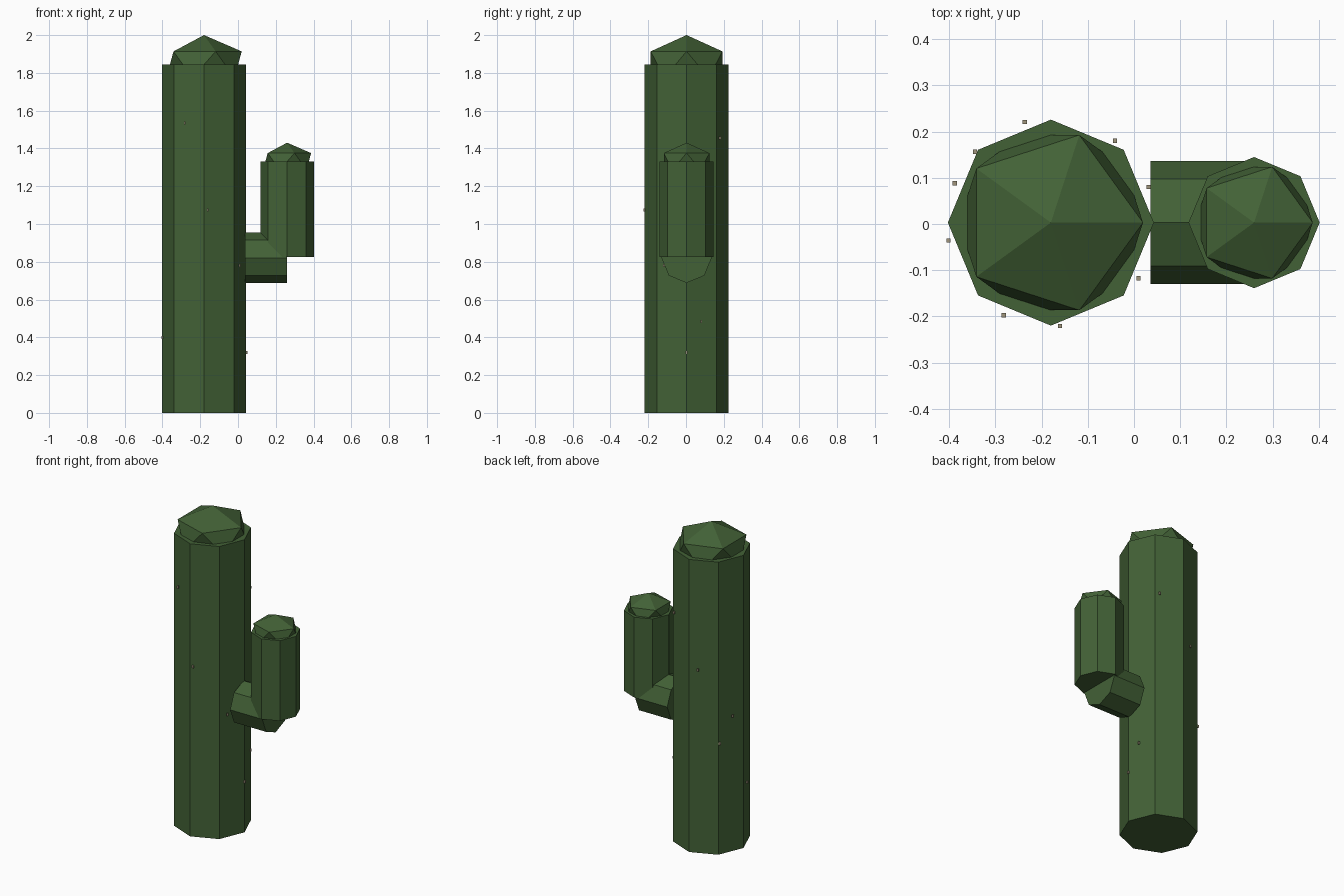
import bpy
from math import radians, cos, sin

if "Cube" in bpy.data.objects:
    bpy.data.objects.remove(bpy.data.objects["Cube"])

CY = 0.003                      # shared centre line in y
TRUNK_X, TRUNK_R, TRUNK_TOP = -0.18, 0.223, 1.844
ARM_X, ARM_R, ARM_LOW, ARM_TOP = 0.26, 0.142, 0.825, 1.331


def material(name, color):
    m = bpy.data.materials.new(name)
    m.diffuse_color = (*color, 1)
    m.use_nodes = True
    m.node_tree.nodes["Principled BSDF"].inputs["Base Color"].default_value = m.diffuse_color
    return m


green = material("cactus_green", (0.055, 0.12, 0.037))
tan = material("spine_tan", (0.35, 0.30, 0.20))


def finish(name, mat):
    ob = bpy.context.object
    ob.name = name
    ob.data.materials.append(mat)
    return ob


def column(name, x, z0, z1, r):
    """Upright eight-sided column with a vertex on +x."""
    bpy.ops.mesh.primitive_cylinder_add(vertices=8, radius=r, depth=z1 - z0,
                                        location=(x, CY, (z0 + z1) / 2))
    return finish(name, green)


def cap(name, x, z, r):
    """Flattened icosahedron, half sunk into the column top."""
    bpy.ops.mesh.primitive_ico_sphere_add(subdivisions=1, radius=r, location=(x, CY, z))
    ob = finish(name, green)
    ob.scale = (1, 1, 0.7)


# Trunk and its cap
column("trunk", TRUNK_X, 0, TRUNK_TOP, TRUNK_R)
cap("trunk_cap", TRUNK_X, TRUNK_TOP, TRUNK_R)

# Arm: horizontal elbow, upright part and cap
X0 = 0.036
bpy.ops.mesh.primitive_cylinder_add(vertices=8, radius=0.133, depth=ARM_X - X0,
                                    location=((X0 + ARM_X) / 2, CY, 0.821),
                                    rotation=(0, radians(90), 0))
finish("arm_elbow", green)
column("arm_upright", ARM_X, ARM_LOW, ARM_TOP, ARM_R)
cap("arm_cap", ARM_X, ARM_TOP, ARM_R)

# Tiny spines scattered round the trunk: angle in degrees, height
spines = [(0, 0.32), (20, 0.485), (52, 1.455), (104.6, 1.16), (137, 0.70),
          (157.7, 0.86), (190, 0.40), (243, 1.535), (275, 1.075), (327.6, 0.78)]
for i, (a, z) in enumerate(spines):
    a = radians(a)
    bpy.ops.mesh.primitive_cube_add(
        size=1, location=(TRUNK_X + 0.225 * cos(a), CY + 0.225 * sin(a), z))
    finish(f"spine_{i + 1}", tan).scale = (0.009, 0.009, 0.016)
